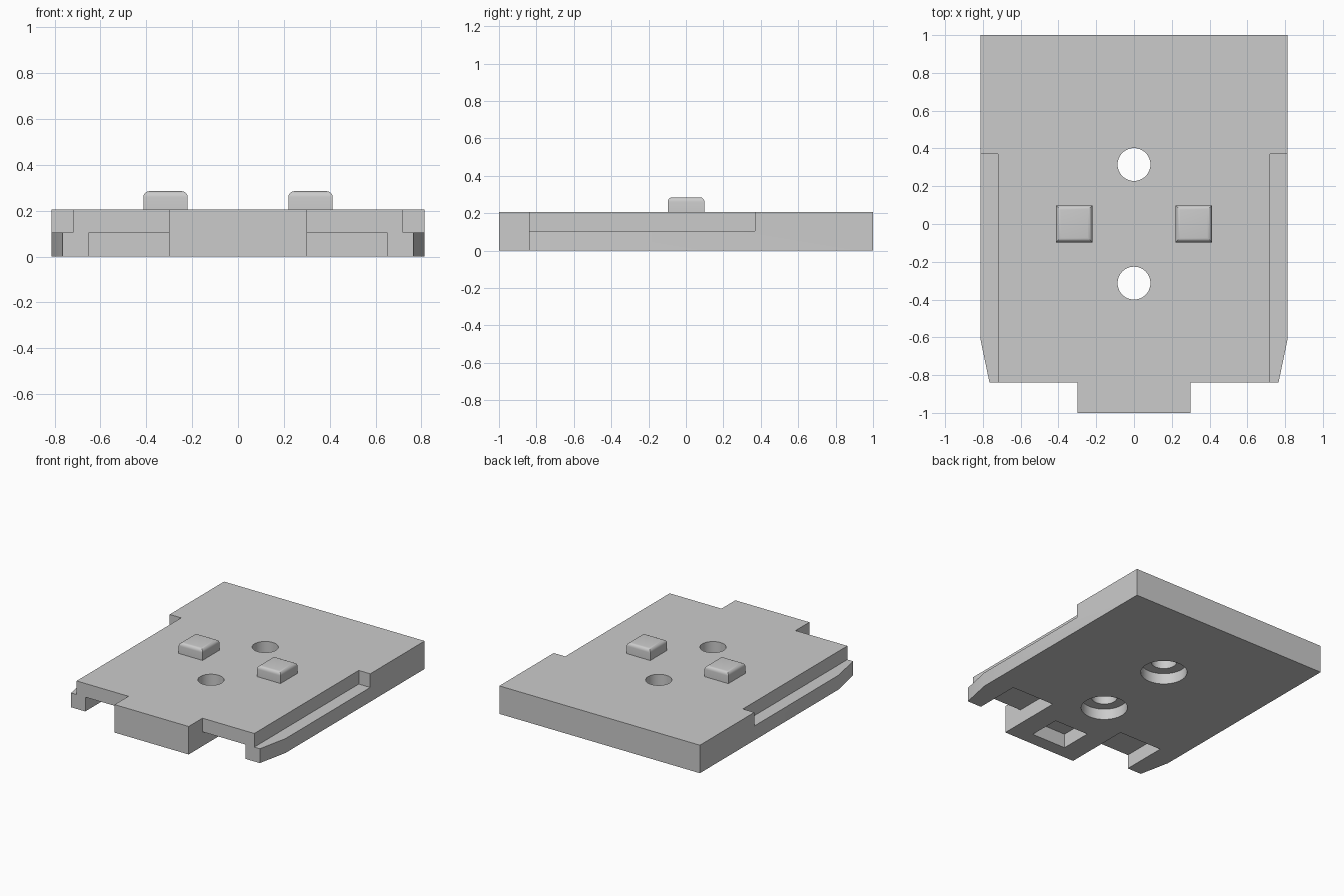
import bpy, bmesh, math

if "Cube" in bpy.data.objects:
    bpy.data.objects.remove(bpy.data.objects["Cube"])

TOP, STEP = 0.205, 0.105

grey = bpy.data.materials.new("light grey")
grey.diffuse_color = (0.6, 0.6, 0.6, 1)
grey.use_nodes = True
grey.node_tree.nodes["Principled BSDF"].inputs["Base Color"].default_value = grey.diffuse_color


def prism(name, outline, z0, z1):
    """Extrude a flat outline between two heights."""
    bm = bmesh.new()
    face = bm.faces.new([bm.verts.new((x, y, z0)) for x, y in outline])
    ext = bmesh.ops.extrude_face_region(bm, geom=[face])
    for v in ext["geom"]:
        if isinstance(v, bmesh.types.BMVert):
            v.co.z = z1
    bmesh.ops.recalc_face_normals(bm, faces=bm.faces)
    mesh = bpy.data.meshes.new(name)
    bm.to_mesh(mesh)
    bm.free()
    mesh.materials.append(grey)
    obj = bpy.data.objects.new(name, mesh)
    bpy.context.collection.objects.link(obj)
    return obj


def box(name, x0, x1, y0, y1, z0, z1):
    return prism(name, [(x0, y0), (x1, y0), (x1, y1), (x0, y1)], z0, z1)


def disc(name, y, r, z0, z1, n=48):
    ring = [(r * math.cos(math.tau * i / n), y + r * math.sin(math.tau * i / n)) for i in range(n)]
    return prism(name, ring, z0, z1)


def cut(target, cutter):
    """Subtract the cutter and throw it away."""
    mod = target.modifiers.new("cut", 'BOOLEAN')
    mod.operation, mod.solver, mod.object = 'DIFFERENCE', 'EXACT', cutter
    bpy.context.view_layer.objects.active = target
    bpy.ops.object.modifier_apply(modifier=mod.name)
    bpy.data.objects.remove(cutter)


# Plate with tapered front corners and a front tongue
half = [(0.30, -1.0), (0.30, -0.84), (0.765, -0.84), (0.813, -0.61), (0.813, 1.0)]
plate = prism("base_plate", half + [(-x, y) for x, y in reversed(half)], 0, TOP)

for s in (-1, 1):
    # Side ledge on the upper half, open notch on the lower half
    xs = sorted((s * 0.72, s * 0.95))
    cut(plate, box("ledge_cutter", *xs, -0.95, 0.37, STEP, 0.4))
    xs = sorted((s * 0.30, s * 0.65))
    cut(plate, box("notch_cutter", *xs, -1.1, -0.50, -0.1, STEP))

# Counterbored screw holes
for y in (0.315, -0.313):
    cut(plate, disc("hole_cutter", y, 0.087, -0.1, 0.4))
    cut(plate, disc("counterbore_cutter", y, 0.157, -0.1, 0.08))

# Blind pocket under the tongue
cut(plate, box("pocket_cutter", -0.14, 0.14, -0.90, -0.66, -0.1, 0.105))

# Raised pads with rounded top edges
pads = []
for side, s in (("left", -1), ("right", 1)):
    xs = sorted((s * 0.22, s * 0.413))
    pad = box(side + "_pad", *xs, -0.097, 0.099, TOP - 0.005, 0.285)
    bm = bmesh.new()
    bm.from_mesh(pad.data)
    rim = [e for e in bm.edges if all(v.co.z > 0.28 for v in e.verts)]
    bmesh.ops.bevel(bm, geom=rim, offset=0.025, segments=5, profile=0.5, affect='EDGES')
    bm.to_mesh(pad.data)
    bm.free()
    pads.append(pad)

# Smooth the bores and rounded rims, keep the corners crisp
for obj in [plate] + pads:
    bpy.ops.object.select_all(action='DESELECT')
    obj.select_set(True)
    bpy.context.view_layer.objects.active = obj
    bpy.ops.object.shade_smooth_by_angle(angle=math.radians(30))
